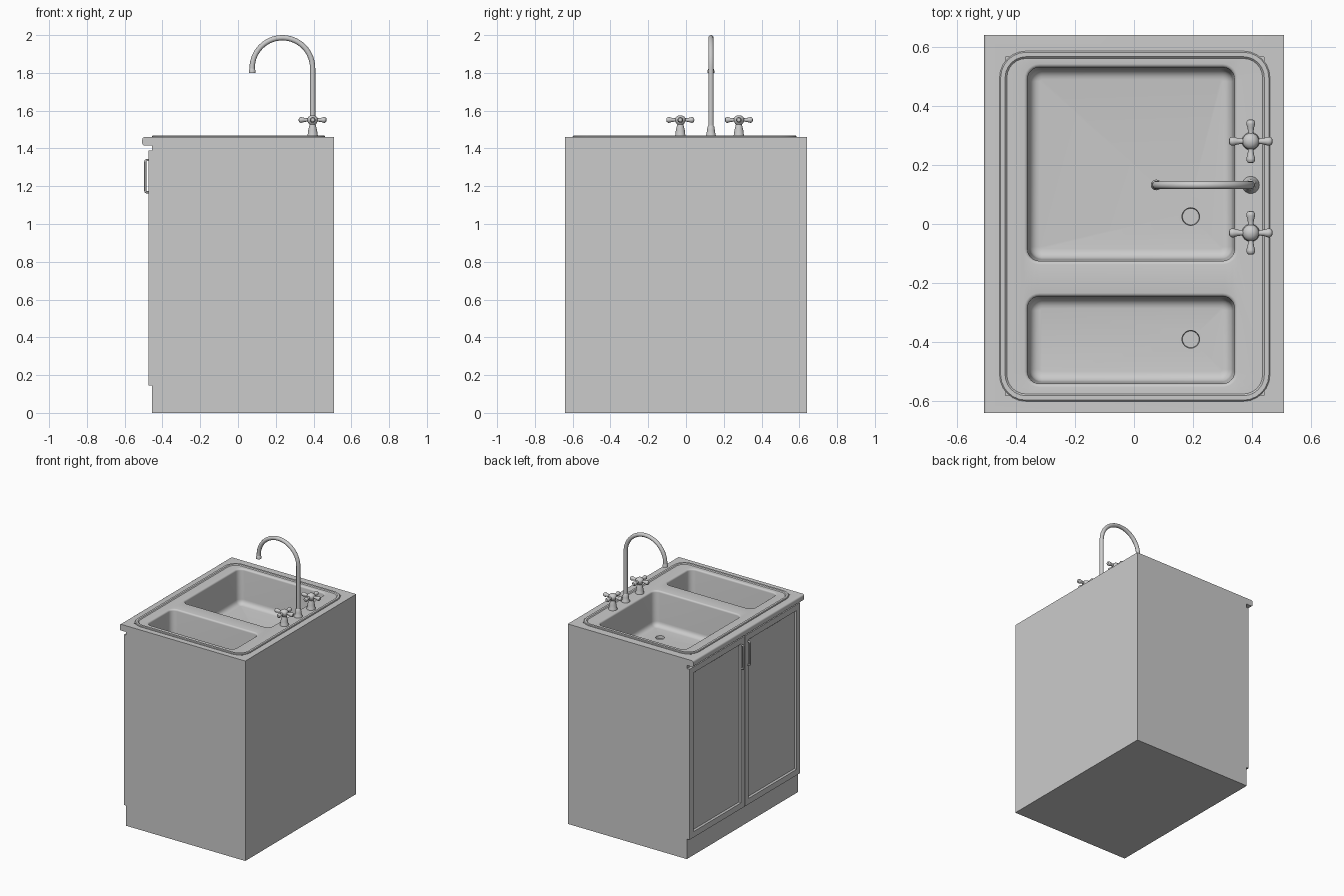
import bpy, bmesh, math
from mathutils import Vector, Matrix

if "Cube" in bpy.data.objects:
    bpy.data.objects.remove(bpy.data.objects["Cube"])

TOP = 1.46  # counter surface height


def make(name, bm, angle=None):
    me = bpy.data.meshes.new(name)
    bm.to_mesh(me)
    bm.free()
    ob = bpy.data.objects.new(name, me)
    bpy.context.collection.objects.link(ob)
    if angle:
        smooth(ob, angle)
    return ob


def smooth(ob, angle):
    bpy.ops.object.select_all(action='DESELECT')
    ob.select_set(True)
    bpy.context.view_layer.objects.active = ob
    bpy.ops.object.shade_smooth_by_angle(angle=math.radians(angle))


def box_bm(x0, x1, y0, y1, z0, z1):
    bm = bmesh.new()
    bmesh.ops.create_cube(bm, size=1)
    for v in bm.verts:
        v.co = Vector((x1 if v.co.x > 0 else x0, y1 if v.co.y > 0 else y0, z1 if v.co.z > 0 else z0))
    bm.normal_update()
    return bm


def lathe(name, profile, loc, axis=(0, 0, 1), segs=24):
    # profile is a list of (radius, distance along axis)
    bm = bmesh.new()
    rows = [[bm.verts.new((r * math.cos(2 * math.pi * i / segs), r * math.sin(2 * math.pi * i / segs), h))
             for i in range(segs)] for r, h in profile]
    for a, b in zip(rows, rows[1:]):
        for i in range(segs):
            j = (i + 1) % segs
            bm.faces.new((a[i], a[j], b[j], b[i]))
    bm.faces.new(rows[-1])
    bm.faces.new(rows[0][::-1])
    rot = Vector((0, 0, 1)).rotation_difference(Vector(axis)).to_matrix().to_4x4()
    bm.transform(Matrix.Translation(loc) @ rot)
    return make(name, bm, 40)


def tube(name, pts, radius, res=5):
    cu = bpy.data.curves.new(name, 'CURVE')
    cu.dimensions = '3D'
    cu.bevel_depth = radius
    cu.bevel_resolution = res
    cu.use_fill_caps = True
    sp = cu.splines.new('POLY')
    sp.points.add(len(pts) - 1)
    for p, co in zip(sp.points, pts):
        p.co = (*co, 1)
    ob = bpy.data.objects.new(name, cu)
    bpy.context.collection.objects.link(ob)
    bpy.ops.object.select_all(action='DESELECT')
    ob.select_set(True)
    bpy.context.view_layer.objects.active = ob
    bpy.ops.object.convert(target='MESH')
    smooth(bpy.context.view_layer.objects.active, 50)


def ring(bm, rect, inset, r, z, n=6):
    # rounded rectangle loop of vertices
    x0, x1, y0, y1 = rect[0] + inset, rect[1] - inset, rect[2] + inset, rect[3] - inset
    vs = []
    for k, (cx, cy) in enumerate(((x1 - r, y1 - r), (x0 + r, y1 - r), (x0 + r, y0 + r), (x1 - r, y0 + r))):
        for i in range(n + 1):
            a = math.pi / 2 * (k + i / n)
            vs.append(bm.verts.new((cx + r * math.cos(a), cy + r * math.sin(a), z)))
    return vs


def circle(bm, c, r, z, n=24):
    return [bm.verts.new((c[0] + r * math.cos(2 * math.pi * i / n), c[1] + r * math.sin(2 * math.pi * i / n), z))
            for i in range(n)]


def skin(bm, loops):
    for a, b in zip(loops, loops[1:]):
        for i in range(len(a)):
            j = (i + 1) % len(a)
            bm.faces.new((a[i], a[j], b[j], b[i]))


def fill(bm, loops):
    # flat sheet between an outer loop and its holes
    edges = []
    for l in loops:
        for i in range(len(l)):
            a, b = l[i], l[(i + 1) % len(l)]
            edges.append(bm.edges.get((a, b)) or bm.edges.new((a, b)))
    bmesh.ops.triangle_fill(bm, use_beauty=True, use_dissolve=False, edges=edges, normal=(0, 0, 1))


# cabinet body and counter, with an opening for the sink
body = make("cabinet_body", box_bm(-0.455, 0.507, -0.64, 0.64, 0, 1.415))
bm = box_bm(-0.507, 0.507, -0.64, 0.64, 1.415, TOP)
front = [e for e in bm.edges if all(v.co.x < 0 for v in e.verts) and abs(e.verts[0].co.y - e.verts[1].co.y) > 1]
bmesh.ops.bevel(bm, geom=front, offset=0.012, segments=4, profile=0.5, affect='EDGES')
counter = make("counter_top", bm, 35)
cutter = make("sink_opening_cutter", box_bm(-0.435, 0.44, -0.58, 0.565, 1.13, 1.6))
cutter.hide_render = True
cutter.hide_viewport = True
cutter.display_type = 'WIRE'
for ob in (body, counter):
    m = ob.modifiers.new("sink_opening", 'BOOLEAN')
    m.operation = 'DIFFERENCE'
    m.solver = 'EXACT'
    m.object = cutter

# sink: raised rim, deck and two basins with drains
bm = bmesh.new()
outer = (-0.455, 0.46, -0.60, 0.585)
rim = [ring(bm, outer, d, 0.09 - d, TOP + h)
       for d, h in ((0, -0.002), (0, 0.004), (0.004, 0.008), (0.019, 0.008), (0.025, 0.002))]
skin(bm, rim)
holes = []
FLOOR, LIP, FIL = 1.21, 0.012, 0.035
for rect, dy in (((-0.36, 0.34, -0.125, 0.53), 0.025), ((-0.36, 0.34, -0.54, -0.245), -0.39)):
    loops = []
    for i in range(5):
        a = math.pi / 2 * i / 4
        d = -LIP * (1 - math.sin(a))
        loops.append(ring(bm, rect, d, 0.04 - d, TOP + 0.002 - LIP * (1 - math.cos(a))))
    for i in range(6):
        a = math.pi / 2 * i / 5
        d = 0.006 + FIL * (1 - math.cos(a))
        loops.append(ring(bm, rect, d, 0.048 - d, FLOOR + FIL * (1 - math.sin(a))))
    skin(bm, loops)
    holes.append(loops[0])
    drain = [circle(bm, (0.192, dy), r, FLOOR + h) for r, h in ((0.03, 0), (0.028, -0.02))]
    skin(bm, drain)
    bm.faces.new(drain[-1])
    fill(bm, [loops[-1], drain[0]])
fill(bm, [rim[-1]] + holes)
bmesh.ops.recalc_face_normals(bm, faces=bm.faces[:])
bm.normal_update()
if sum(f.normal.z * f.calc_area() for f in bm.faces) < 0:
    bmesh.ops.reverse_faces(bm, faces=bm.faces[:])
make("double_sink", bm, 35)

# doors with recessed panels, and their pulls
for s, side in ((1, "left"), (-1, "right")):
    y0, y1 = sorted((s * 0.003, s * 0.637))
    bm = box_bm(-0.475, -0.455, y0, y1, 0.145, 1.39)
    face = min(bm.faces, key=lambda f: f.calc_center_median().x)
    bmesh.ops.inset_region(bm, faces=[face], thickness=0.06)
    bmesh.ops.inset_region(bm, faces=[face], thickness=0.012, depth=-0.010)
    make(side + "_door", bm)
    y = s * 0.037
    tube(side + "_door_pull", [(-0.47, y, 1.168), (-0.484, y, 1.168), (-0.489, y, 1.17), (-0.491, y, 1.176),
                               (-0.491, y, 1.33), (-0.489, y, 1.336), (-0.484, y, 1.338), (-0.47, y, 1.338)], 0.006, 3)

# gooseneck faucet
FX, FY, R, CZ = 0.395, 0.132, 0.16, 1.826
arc = [(FX - R + R * math.cos(math.pi * i / 28), FY, CZ + R * math.sin(math.pi * i / 28)) for i in range(29)]
tube("faucet_spout", [(FX, FY, TOP)] + arc + [(FX - 2 * R, FY, 1.805)], 0.014)
lathe("faucet_base", [(0.029, 0), (0.029, 0.006), (0.024, 0.014), (0.021, 0.035), (0.018, 0.055), (0.013, 0.062)],
      (FX, FY, TOP))
lathe("faucet_tip", [(0.018, 0), (0.018, 0.012), (0.014, 0.022)], (FX - 2 * R, FY, 1.80))

# cross-handle taps
for ty, side in ((0.28, "left"), (-0.03, "right")):
    lathe(side + "_tap_base", [(0.03, 0), (0.03, 0.006), (0.026, 0.014), (0.024, 0.035), (0.019, 0.055), (0.016, 0.066),
                               (0.022, 0.074), (0.028, 0.085), (0.028, 0.098), (0.022, 0.107), (0.013, 0.113),
                               (0.003, 0.115)], (FX, ty, TOP))
    for k, ax in enumerate(((1, 0, 0), (0, 1, 0), (-1, 0, 0), (0, -1, 0))):
        lathe(f"{side}_tap_arm_{k + 1}", [(0.010, 0.01), (0.009, 0.03), (0.011, 0.045), (0.015, 0.058), (0.015, 0.065),
                                          (0.010, 0.072), (0.002, 0.074)], (FX, ty, 1.551), ax, 16)
